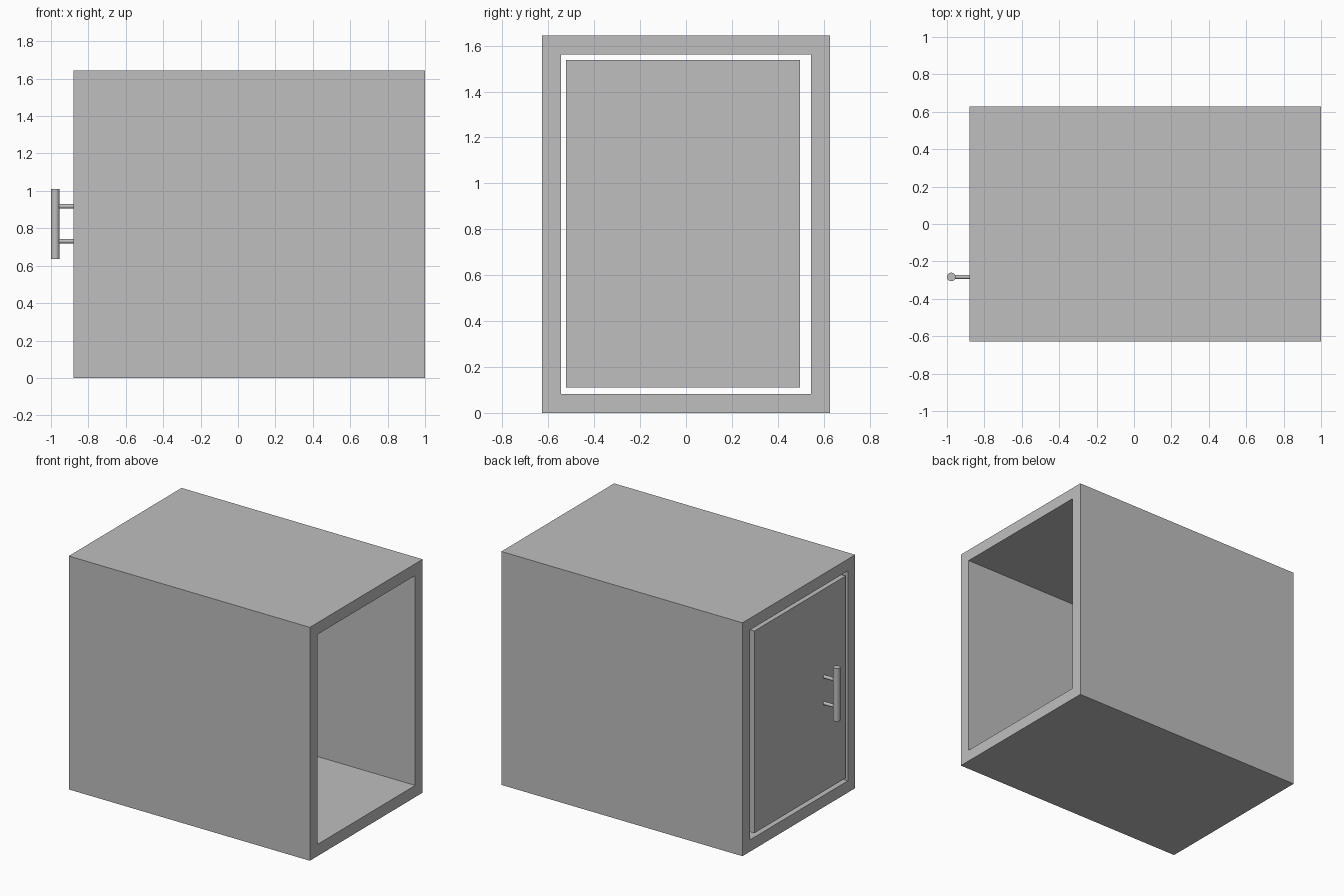
import bpy
import bmesh
from math import pi, radians

cube = bpy.data.objects.get("Cube")
if cube:
    bpy.data.objects.remove(cube, do_unlink=True)

grey = bpy.data.materials.new("light grey")
grey.use_nodes = True
colour = (0.52, 0.52, 0.52, 1)
grey.diffuse_color = colour
grey.node_tree.nodes["Principled BSDF"].inputs["Base Color"].default_value = colour

BACK, FRONT = -0.88, 1.0      # x of the door side and the open side
HALF, TOP = 0.628, 1.645      # half depth and height of the case
WALL = 0.083


def add_mesh(name, bm):
    bmesh.ops.recalc_face_normals(bm, faces=bm.faces)
    mesh = bpy.data.meshes.new(name)
    bm.to_mesh(mesh)
    bm.free()
    mesh.materials.append(grey)
    obj = bpy.data.objects.new(name, mesh)
    bpy.context.collection.objects.link(obj)
    return obj


def ring(bm, x, inset):
    corners = [(-1, 0), (1, 0), (1, 1), (-1, 1)]
    return [bm.verts.new((x, s * (HALF - inset), TOP - inset if t else inset))
            for s, t in corners]


def rod(name, radius, length, location, rotation=(0, 0, 0)):
    bpy.ops.mesh.primitive_cylinder_add(vertices=24, radius=radius, depth=length,
                                        location=location, rotation=rotation)
    obj = bpy.context.object
    obj.name = name
    obj.data.materials.append(grey)
    bpy.ops.object.shade_smooth_by_angle(angle=radians(40))


# Case: a rectangular tube, open at both ends
bm = bmesh.new()
loops = [ring(bm, BACK, 0), ring(bm, FRONT, 0),
         ring(bm, FRONT, WALL), ring(bm, BACK, WALL)]
for a, b in zip(loops, loops[1:] + loops[:1]):
    for i in range(4):
        j = (i + 1) % 4
        bm.faces.new((a[i], a[j], b[j], b[i]))
add_mesh("case", bm)

# Door: a flush panel with a narrow gap all round
bm = bmesh.new()
bmesh.ops.create_cube(bm, size=1)
bmesh.ops.scale(bm, vec=(WALL, 1.018, 1.425), verts=bm.verts)
bmesh.ops.translate(bm, vec=(BACK + WALL / 2, -0.013, 0.824), verts=bm.verts)
add_mesh("door", bm)

# Handle: upright bar on two posts
BAR_X, BAR_Y = -0.977, -0.283
rod("handle_bar", 0.023, 0.374, (BAR_X, BAR_Y, 0.824))
for name, z in (("lower_handle_post", 0.731), ("upper_handle_post", 0.918)):
    rod(name, 0.0115, BACK - BAR_X, ((BACK + BAR_X) / 2, BAR_Y, z), (0, pi / 2, 0))
